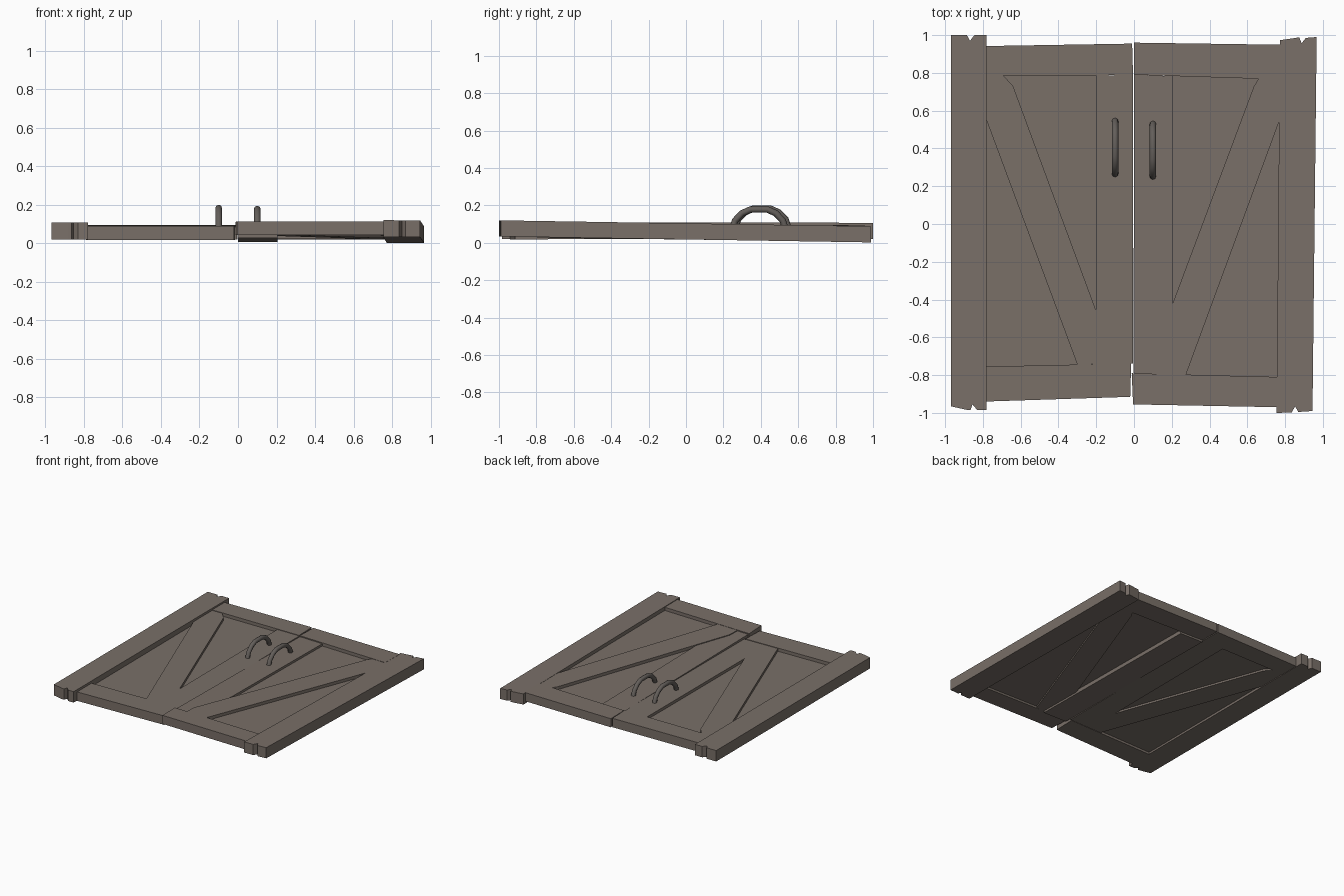
import bpy, bmesh

if "Cube" in bpy.data.objects:
    bpy.data.objects.remove(bpy.data.objects["Cube"])


def material(name, rgb):
    m = bpy.data.materials.new(name)
    m.diffuse_color = (*rgb, 1)
    m.use_nodes = True
    m.node_tree.nodes["Principled BSDF"].inputs["Base Color"].default_value = m.diffuse_color
    return m


wood = material("weathered_wood", (0.192, 0.160, 0.138))
iron = material("dark_iron", (0.125, 0.112, 0.102))


def board(name, outline, z0, z1, tilt):
    """Extrude a plan outline between z0 and z1, sloping with y by tilt."""
    bm = bmesh.new()
    low = [bm.verts.new((x, y, z0 + tilt * y)) for x, y in outline]
    top = [bm.verts.new((x, y, z1 + tilt * y)) for x, y in outline]
    bm.faces.new(low)
    bm.faces.new(top)
    n = len(outline)
    for i in range(n):
        j = (i + 1) % n
        bm.faces.new((low[i], low[j], top[j], top[i]))
    bmesh.ops.recalc_face_normals(bm, faces=bm.faces)
    mesh = bpy.data.meshes.new(name)
    bm.to_mesh(mesh)
    bm.free()
    mesh.materials.append(wood)
    ob = bpy.data.objects.new(name, mesh)
    bpy.context.collection.objects.link(ob)
    return ob


def handle(name, x, y, z):
    """Arched pull handle swept along a half loop."""
    half = [(-0.14, 0.085), (-0.127, 0.125), (-0.09, 0.163), (-0.045, 0.183)]
    path = half + [(-a, b) for a, b in reversed(half)]
    cu = bpy.data.curves.new(name, 'CURVE')
    cu.dimensions = '3D'
    cu.bevel_depth = 0.0175
    cu.bevel_resolution = 2
    cu.use_fill_caps = True
    sp = cu.splines.new('POLY')
    sp.points.add(len(path) - 1)
    for p, (a, b) in zip(sp.points, path):
        p.co = (x, y + a, z + b, 1)
        p.radius = 1
    cu.materials.append(iron)
    ob = bpy.data.objects.new(name, cu)
    bpy.context.collection.objects.link(ob)
    bpy.ops.object.select_all(action='DESELECT')
    ob.select_set(True)
    bpy.context.view_layer.objects.active = ob
    bpy.ops.object.convert(target='MESH')
    bpy.ops.object.shade_smooth_by_angle(angle=0.9)


# side posts with split, notched ends
board("left_post", [(-0.97, -0.965), (-0.88, -0.985), (-0.865, -0.985), (-0.855, -0.955),
                    (-0.83, -0.985), (-0.78, -0.985), (-0.78, 1.0), (-0.845, 1.0),
                    (-0.868, 0.97), (-0.885, 1.0), (-0.97, 1.0)], 0.02, 0.108, -0.001)
board("right_post", [(0.755, -1.0), (0.835, -0.998), (0.853, -0.965), (0.87, -0.995),
                     (0.945, -0.99), (0.967, 0.99), (0.91, 0.985), (0.887, 0.957),
                     (0.875, 0.988), (0.772, 0.973)], 0.018, 0.104, -0.016)

# left door leaf
LT = 0.0025
board("left_top_rail", [(-0.79, 0.785), (-0.005, 0.788), (-0.01, 0.955), (-0.79, 0.942)], 0.02, 0.092, LT)
board("left_bottom_rail", [(-0.79, -0.94), (-0.02, -0.915), (-0.015, -0.738), (-0.79, -0.755)], 0.02, 0.092, LT)
board("left_stile", [(-0.2, -0.742), (-0.004, -0.738), (-0.004, 0.788), (-0.2, 0.787)], 0.022, 0.088, LT)
board("left_brace", [(-0.785, 0.56), (-0.3, -0.744), (-0.2, -0.742), (-0.2, -0.46),
                     (-0.64, 0.73), (-0.69, 0.785), (-0.785, 0.785)], 0.023, 0.088, LT)
board("left_panel", [(-0.79, -0.76), (-0.19, -0.75), (-0.19, 0.79), (-0.79, 0.79)], 0.038, 0.066, LT)

# right door leaf, slightly raised at the front
RT = -0.0125
board("right_top_rail", [(0, 0.79), (0.78, 0.765), (0.78, 0.949), (0, 0.96)], 0.0325, 0.102, RT)
board("right_bottom_rail", [(-0.005, -0.955), (0.765, -0.97), (0.765, -0.81), (-0.012, -0.79)], 0.0325, 0.102, RT)
board("right_stile", [(-0.003, -0.79), (0.205, -0.796), (0.205, 0.783), (0.001, 0.79)], 0.0175, 0.094, RT)
board("right_brace", [(0.775, 0.56), (0.775, 0.766), (0.66, 0.769), (0.635, 0.73),
                      (0.1, -0.7), (0.095, -0.792), (0.275, -0.798)], 0.033, 0.1, RT)
board("right_panel", [(0.19, -0.81), (0.765, -0.815), (0.78, 0.78), (0.19, 0.79)], 0.048, 0.076, RT)

# pull handles
handle("left_handle", -0.1, 0.405, 0.0)
handle("right_handle", 0.1, 0.39, -0.005)
